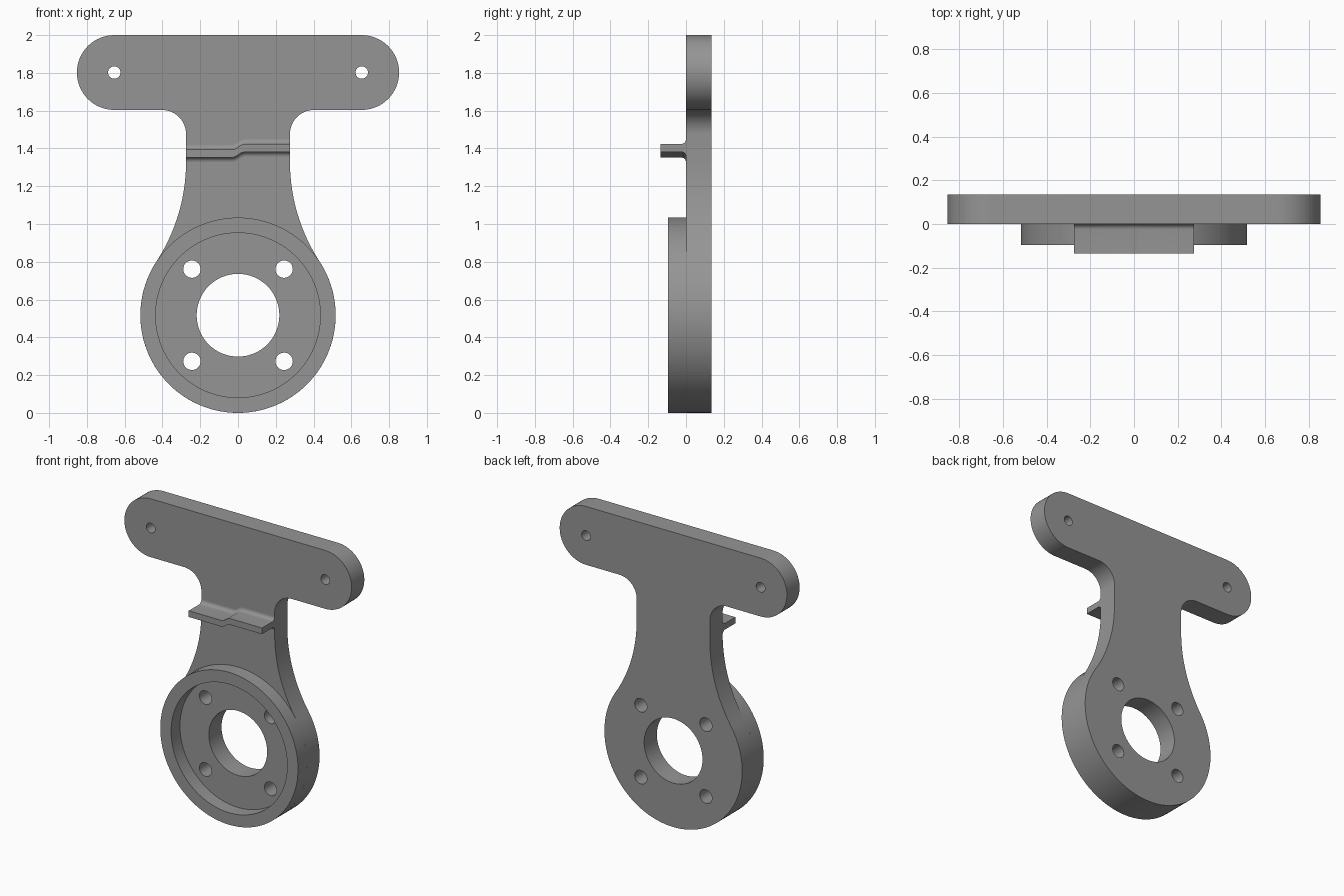
import bpy
import bmesh
from math import pi, sin, cos, atan2, radians

cube = bpy.data.objects.get("Cube")
if cube:
    bpy.data.objects.remove(cube)

grey = bpy.data.materials.new("plain grey")
grey.use_nodes = True
GREY = (0.3, 0.3, 0.3, 1)
grey.diffuse_color = GREY
grey.node_tree.nodes["Principled BSDF"].inputs["Base Color"].default_value = GREY


def arc(cx, cz, r, start, end, n):
    step = (end - start) / n
    return [(cx + r * cos(start + i * step), cz + r * sin(start + i * step)) for i in range(n + 1)]


def circle(cx, cz, r, n=48):
    return arc(cx, cz, r, 0, 2 * pi, n)[:-1]


def finish(obj):
    bpy.ops.object.select_all(action='DESELECT')
    obj.select_set(True)
    bpy.context.view_layer.objects.active = obj
    if obj.type == 'CURVE':
        bpy.ops.object.convert(target='MESH')
        obj = bpy.context.object
        bpy.ops.object.transform_apply(location=True, rotation=True, scale=True)
    bm = bmesh.new()
    bm.from_mesh(obj.data)
    bmesh.ops.remove_doubles(bm, verts=bm.verts, dist=1e-5)
    bmesh.ops.recalc_face_normals(bm, faces=bm.faces)
    bm.to_mesh(obj.data)
    bm.free()
    obj.data.materials.clear()
    obj.data.materials.append(grey)
    bpy.ops.object.shade_smooth_by_angle(angle=radians(30))


def extruded(name, loops, y0, y1):
    """Fill closed x-z loops (outline first, then holes) and extrude along y."""
    curve = bpy.data.curves.new(name, 'CURVE')
    curve.dimensions = '2D'
    curve.fill_mode = 'BOTH'
    curve.extrude = (y1 - y0) / 2
    for loop in loops:
        spline = curve.splines.new('POLY')
        spline.points.add(len(loop) - 1)
        for point, (x, z) in zip(spline.points, loop):
            point.co = (x, z, 0, 1)
        spline.use_cyclic_u = True
    obj = bpy.data.objects.new(name, curve)
    bpy.context.collection.objects.link(obj)
    obj.rotation_euler.x = pi / 2
    obj.location.y = (y0 + y1) / 2
    finish(obj)


# Main dimensions
BACK, FRONT, RING_FRONT, LEDGE_FRONT = 0.136, 0.0, -0.095, -0.136
HUB = 0.517            # hub radius and centre height
NECK = 0.275           # neck half width
BAR_X, BAR_Z, BAR_R = 0.655, 1.802, 0.198
FILLET = 0.128
WAIST_Z = 1.33         # where the neck starts to flare

# Flare arc tangent to both the neck side and the hub circle
rise = WAIST_Z - HUB
flare = (NECK ** 2 + rise ** 2 - HUB ** 2) / (2 * (HUB - NECK))
touch = atan2(rise, NECK + flare)

# Back plate: right half outline from hub bottom to bar top, then mirrored
half = arc(0, HUB, HUB, -pi / 2, touch, 48)
half += arc(NECK + flare, WAIST_Z, flare, pi + touch, pi, 20)[1:]
half += arc(NECK + FILLET, BAR_Z - BAR_R - FILLET, FILLET, pi, pi / 2, 14)
half += arc(BAR_X, BAR_Z, BAR_R, -pi / 2, pi / 2, 32)
outline = half + [(-x, z) for x, z in reversed(half[1:])]

holes = [circle(0, HUB, 0.219, 64)]
for side in (-1, 1):
    holes.append(circle(side * BAR_X, BAR_Z, 0.033, 32))
    for level in (-1, 1):
        holes.append(circle(side * 0.244, HUB + level * 0.244, 0.046, 32))
extruded("back_plate", [outline] + holes, FRONT, BACK)

# Raised rim around the hub recess
extruded("hub_rim", [circle(0, HUB, HUB, 96), circle(0, HUB, 0.436, 96)], RING_FRONT, FRONT)

# Stepped ledge: a flared cross-section swept across the neck
THICK, BLEND = 0.021, 0.025
upper = [(LEDGE_FRONT, THICK)]
upper += [(-BLEND + y, THICK + BLEND + z) for y, z in arc(0, 0, BLEND, -pi / 2, 0, 6)]
section = upper + [(y, -z) for y, z in reversed(upper)]
path = [(-NECK, 1.373), (-0.03, 1.373), (-0.012, 1.378),
        (0.018, 1.398), (0.036, 1.403), (NECK, 1.403)]
bm = bmesh.new()
rows = [[bm.verts.new((x, y, z + dz)) for y, dz in section] for x, z in path]
count = len(section)
for a, b in zip(rows, rows[1:]):
    for i in range(count):
        j = (i + 1) % count
        bm.faces.new((a[i], a[j], b[j], b[i]))
bm.faces.new(rows[0])
bm.faces.new(rows[-1])
mesh = bpy.data.meshes.new("ledge")
bm.to_mesh(mesh)
bm.free()
ledge = bpy.data.objects.new("ledge", mesh)
bpy.context.collection.objects.link(ledge)
finish(ledge)
